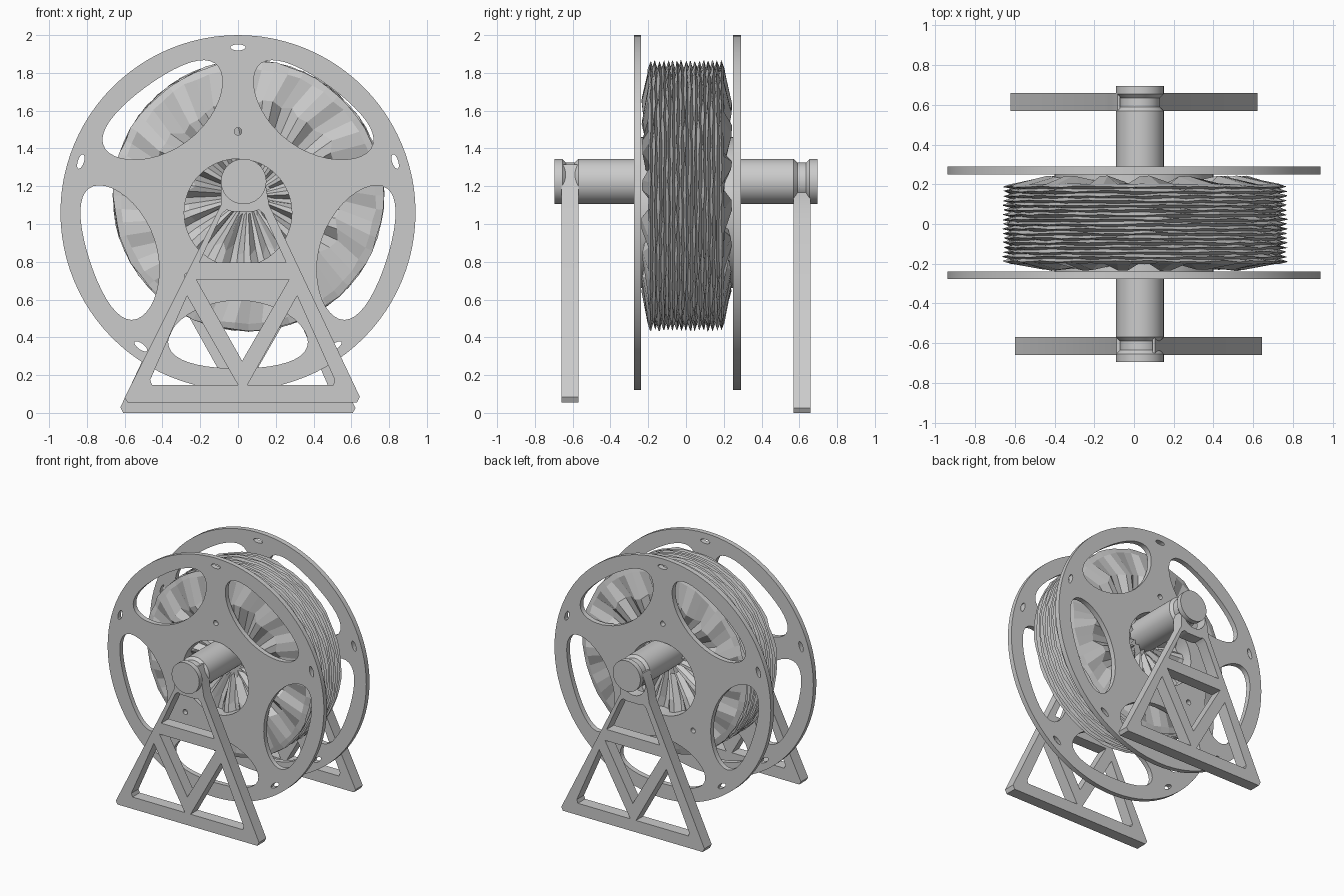
import bpy, bmesh, math, random
from math import sin, cos, pi, radians

if "Cube" in bpy.data.objects:
    bpy.data.objects.remove(bpy.data.objects["Cube"])

random.seed(4)


def plate(name, loops, y, thick):
    """Flat part: x,z outline plus hole loops, extruded along y (centred on y)."""
    cu = bpy.data.curves.new(name, 'CURVE')
    cu.dimensions = '2D'
    cu.fill_mode = 'BOTH'
    cu.extrude = thick / 2
    for pts in loops:
        sp = cu.splines.new('POLY')
        sp.points.add(len(pts) - 1)
        for p, (x, z) in zip(sp.points, pts):
            p.co = (x, z, 0, 1)
        sp.use_cyclic_u = True
    ob = bpy.data.objects.new(name, cu)
    bpy.context.collection.objects.link(ob)
    ob.rotation_euler = (pi / 2, 0, 0)
    ob.location.y = y
    finish(ob)
    bpy.ops.object.convert(target='MESH')
    bpy.ops.object.shade_smooth_by_angle(angle=radians(30))
    return bpy.context.object


def finish(ob):
    bpy.ops.object.select_all(action='DESELECT')
    bpy.context.view_layer.objects.active = ob
    ob.select_set(True)


def lathe(name, profile, cx, cz, n, closed=False, jitter=None, smooth=True):
    """Revolve (radius, y) points around an axis parallel to y."""
    bm = bmesh.new()
    rings = []
    for k, (r, y) in enumerate(profile):
        ring = []
        for i in range(n):
            dr, dy, da = jitter(k, i) if jitter else (0, 0, 0)
            a = 2 * pi * i / n + da
            ring.append(bm.verts.new((cx + (r + dr) * cos(a), y + dy,
                                      cz + (r + dr) * sin(a))))
        rings.append(ring)
    pairs = list(zip(rings, rings[1:]))
    if closed:
        pairs.append((rings[-1], rings[0]))
    else:
        bm.faces.new(rings[0])
        bm.faces.new(rings[-1])
    for a, b in pairs:
        for i in range(n):
            j = (i + 1) % n
            bm.faces.new((a[i], a[j], b[j], b[i]))
    bmesh.ops.recalc_face_normals(bm, faces=bm.faces)
    me = bpy.data.meshes.new(name)
    bm.to_mesh(me)
    bm.free()
    ob = bpy.data.objects.new(name, me)
    bpy.context.collection.objects.link(ob)
    if smooth:
        finish(ob)
        bpy.ops.object.shade_smooth_by_angle(angle=radians(30))
    return ob


def ellipse(ang, dist, tang, rad, bulge=0.0, n=40, cz=1.06):
    """Oval placed at polar position (ang, dist) on the spool face."""
    pts = []
    for i in range(n):
        t = 2 * pi * i / n
        u = tang * cos(t)
        v = dist + rad * sin(t) + bulge * cos(t) ** 2
        pts.append((v * cos(ang) - u * sin(ang), cz + v * sin(ang) + u * cos(ang)))
    return pts


# spool side discs with five ovals, rim slots, hub hole and rope holes
disc = [ellipse(0, 0, 0.94, 0.94, n=96), ellipse(0, 0, 0.285, 0.285, n=64)]
for k in range(5):
    disc.append(ellipse(radians(54 + 72 * k), 0.645, 0.37, 0.18, 0.04))
    disc.append(ellipse(radians(90 + 72 * k), 0.875, 0.04, 0.016, n=20))
for deg in (90, 232):
    disc.append(ellipse(radians(deg), 0.43, 0.02, 0.02, n=16))
plate("front_disc", disc, -0.257, 0.038)
plate("back_disc", disc, 0.27, 0.04)

# hub tube between the discs
lathe("hub", [(0.285, -0.24), (0.4, -0.24), (0.4, 0.252), (0.285, 0.252)],
      0, 1.06, 64, closed=True)

# axle with a groove near each end
half = [(0.12, 0.57), (0.1, 0.59), (0.1, 0.635), (0.12, 0.655), (0.12, 0.695)]
lathe("axle", [(r, -y) for r, y in reversed(half)] + half, 0.03, 1.225, 48)

# wound rope: sharp ridges around the outside, ragged faceted sides
ridges = 17
rope = [(0.1, -0.14), (0.3, -0.19), (0.5, -0.215)]
for k in range(ridges):
    y = -0.2 + 0.4 * k / ridges
    rope += [(0.675, y), (0.715, y + 0.2 / ridges)]
rope += [(0.675, 0.2), (0.5, 0.222), (0.3, 0.19), (0.1, 0.14)]


def rope_jitter(k, i):
    if 3 <= k <= len(rope) - 4:
        return random.uniform(-0.006, 0.006), random.uniform(-0.004, 0.004), 0
    step = 0.018 if (i // 2) % 2 else -0.018
    return random.uniform(-0.03, 0.03), step + random.uniform(-0.004, 0.004), 0.03 * (k % 3)


lathe("wound_rope", rope, 0.055, 1.15, 60, jitter=rope_jitter, smooth=False)

# A-frame stands with a cradle for the axle groove
cradle = [(0.03 + 0.1 * cos(radians(a)), 1.225 + 0.1 * sin(radians(a)))
          for a in range(0, -181, -15)]
stand = [
    [(-0.585, 0.055), (0.63, 0.055), (0.645, 0.085), (0.165, 1.1), (0.148, 1.2),
     (0.105, 1.315), (0.092, 1.315), (0.13, 1.24)] + cradle
    + [(-0.088, 1.225), (-0.09, 1.1), (-0.6, 0.08)],
    [(-0.205, 0.795), (0.255, 0.795), (0.135, 1.055), (0.11, 1.075), (0.08, 1.065),
     (-0.03, 1.065), (-0.06, 1.075), (-0.085, 1.055)],
    [(-0.22, 0.705), (0.27, 0.705), (0.022, 0.275)],
    [(-0.455, 0.148), (0.0, 0.148), (-0.27, 0.62), (-0.465, 0.175)],
    [(0.05, 0.148), (0.505, 0.148), (0.512, 0.175), (0.313, 0.62)],
]
plate("front_stand", stand, -0.615, 0.09)
back = [[(0.0225 - x, z - 0.055) for x, z in loop] for loop in stand]
plate("back_stand", back, 0.615, 0.09)
